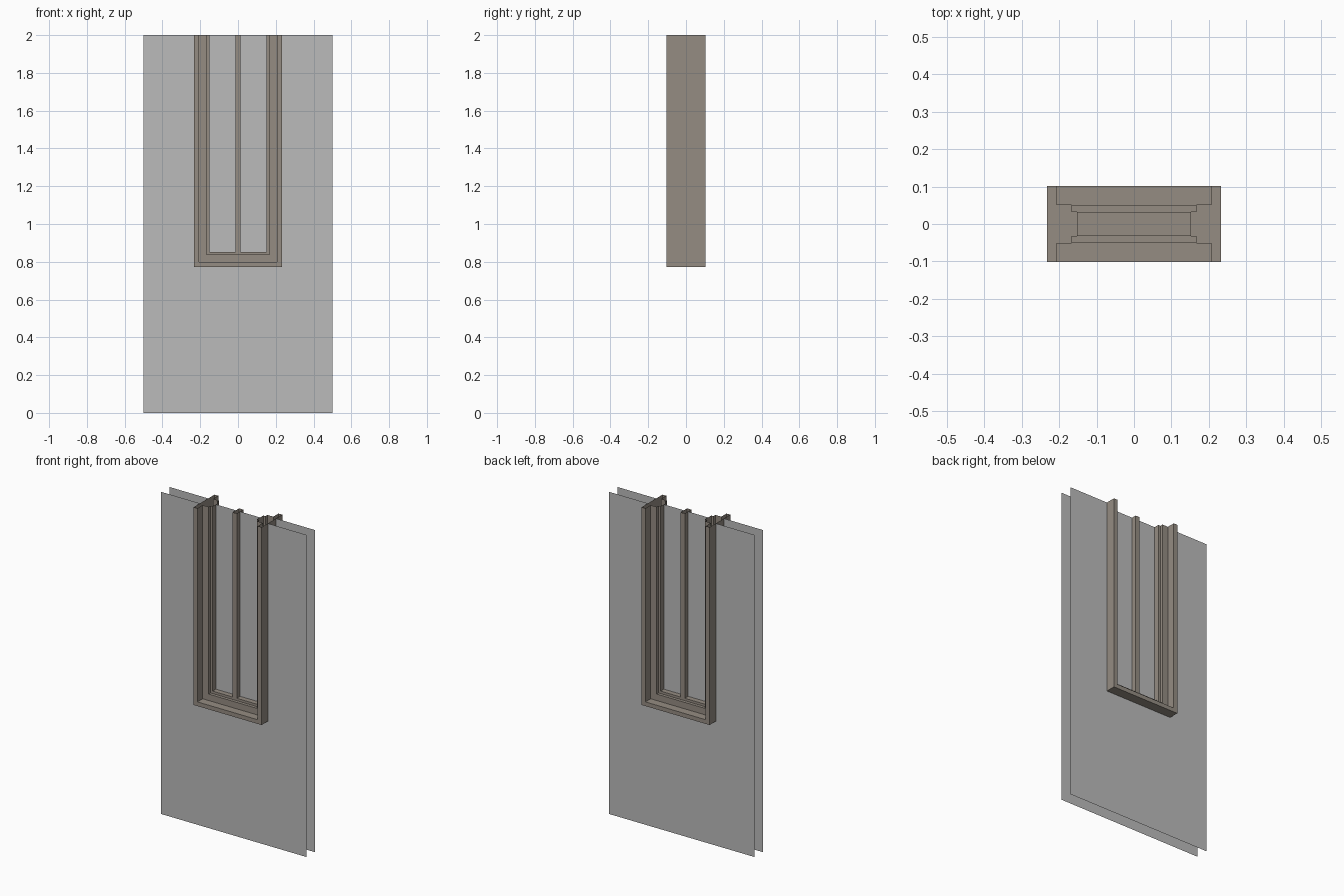
import bpy

if "Cube" in bpy.data.objects:
    bpy.data.objects.remove(bpy.data.objects["Cube"])


def material(name, rgb):
    m = bpy.data.materials.new(name)
    m.diffuse_color = (*rgb, 1)
    m.use_nodes = True
    m.node_tree.nodes["Principled BSDF"].inputs["Base Color"].default_value = m.diffuse_color
    return m


wall_mat = material("wall_grey", (0.50, 0.50, 0.50))
frame_mat = material("frame_taupe", (0.30, 0.265, 0.225))

TOP = 2.0
HALF_W, SILL_Z = 0.233, 0.772   # outer edge of the window frame


def make(name, verts, faces, mat):
    me = bpy.data.meshes.new(name)
    me.from_pydata(verts, [], faces)
    me.materials.append(mat)
    ob = bpy.data.objects.new(name, me)
    bpy.context.collection.objects.link(ob)
    return ob


# Wall skins: thin sheets with a notch for the window, open at the top
def wall(name, y, flip):
    outline = [(-0.5, 0), (0.5, 0), (0.5, TOP), (HALF_W, TOP), (HALF_W, SILL_Z),
               (-HALF_W, SILL_Z), (-HALF_W, TOP), (-0.5, TOP)]
    face = list(range(len(outline)))
    make(name, [(x, y, z) for x, z in outline], [face[::-1] if flip else face], wall_mat)


wall("front_wall", -0.04, False)
wall("back_wall", 0.04, True)

# Window frame: stepped section (inward offset, depth) swept around a U, open ends
half = [(0, -0.102), (0.026, -0.102), (0.026, -0.051), (0.066, -0.051),
        (0.066, -0.032), (0.081, -0.032)]
section = half + [(u, -y) for u, y in reversed(half)]
n = len(section)
verts = []
for side, at_top in ((-1, True), (-1, False), (1, False), (1, True)):
    for u, y in section:
        verts.append((side * (HALF_W - u), y, TOP if at_top else SILL_Z + u))
faces = [(r * n + i, (r + 1) * n + i, (r + 1) * n + (i + 1) % n, r * n + (i + 1) % n)
         for r in range(3) for i in range(n)]
make("window_frame", verts, faces, frame_mat)

# Centre mullion: open-ended upright bar
bar = [(-0.014, -0.032), (0.014, -0.032), (0.014, 0.032), (-0.014, 0.032)]
bottom = SILL_Z + 0.081
make("mullion", [(x, y, z) for z in (bottom, TOP) for x, y in bar],
     [(i, (i + 1) % 4, (i + 1) % 4 + 4, i + 4) for i in range(4)], frame_mat)

# Glass panes: one sheet each side of the mullion
for label, s in (("left", -1), ("right", 1)):
    x0, x1 = sorted((s * 0.014, s * 0.152))
    make(label + "_glass", [(x0, 0, bottom), (x1, 0, bottom), (x1, 0, TOP), (x0, 0, TOP)],
         [(0, 1, 2, 3)], wall_mat)
